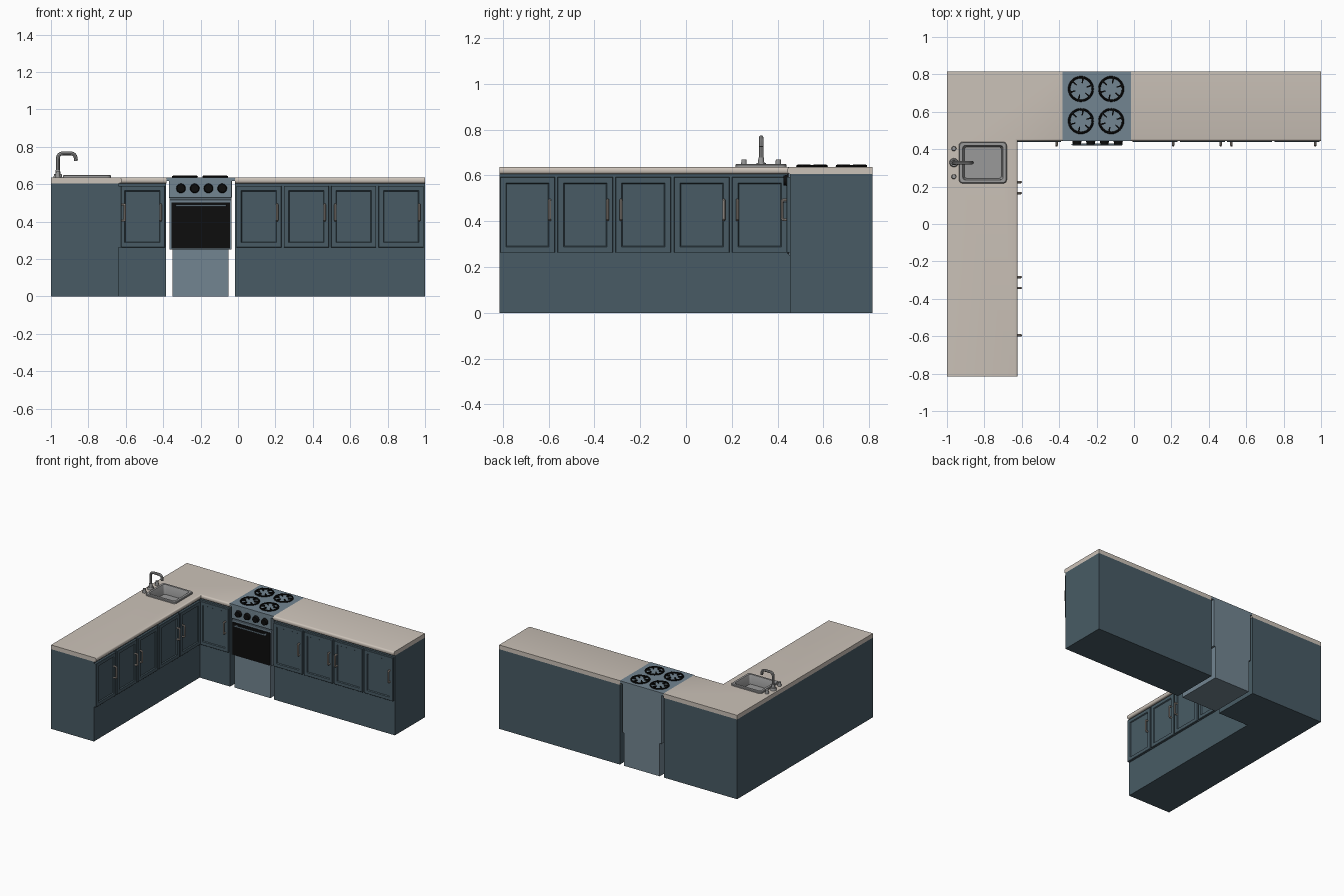
import bpy, bmesh
from math import pi, sin, cos, radians
from mathutils import Matrix, Vector

if "Cube" in bpy.data.objects:
    bpy.data.objects.remove(bpy.data.objects["Cube"])


def mat(name, r, g, b):
    m = bpy.data.materials.new(name)
    m.diffuse_color = (r, g, b, 1)
    m.use_nodes = True
    m.node_tree.nodes["Principled BSDF"].inputs["Base Color"].default_value = m.diffuse_color
    return m


NAVY = mat("cabinet_paint", .065, .105, .13)
STONE = mat("counter_stone", .60, .54, .48)
STEEL = mat("stove_enamel", .17, .235, .285)
BLACK = mat("black_iron", .004, .004, .004)
GREY = mat("sink_metal", .32, .32, .32)
PULL = mat("handle_metal", .42, .37, .33)


def finish(name, bm, m, smooth=False):
    bmesh.ops.recalc_face_normals(bm, faces=bm.faces)
    me = bpy.data.meshes.new(name)
    bm.to_mesh(me)
    bm.free()
    o = bpy.data.objects.new(name, me)
    bpy.context.collection.objects.link(o)
    me.materials.append(m)
    if smooth:
        smooth_obj(o)
    return o


def select(o):
    bpy.ops.object.select_all(action='DESELECT')
    o.select_set(True)
    bpy.context.view_layer.objects.active = o


def smooth_obj(o):
    select(o)
    bpy.ops.object.shade_smooth_by_angle(angle=radians(40))


def add_box(bm, x0, x1, y0, y1, z0, z1):
    mx = Matrix.Translation(((x0 + x1) / 2, (y0 + y1) / 2, (z0 + z1) / 2)) @ Matrix.Diagonal((x1 - x0, y1 - y0, z1 - z0, 1))
    return bmesh.ops.create_cube(bm, size=1, matrix=mx)['verts']


def box(name, dims, m, bevel=0):
    bm = bmesh.new()
    add_box(bm, *dims)
    if bevel:
        bmesh.ops.bevel(bm, geom=bm.edges[:], offset=bevel, segments=2, affect='EDGES', profile=.5)
    return finish(name, bm, m)


def prism(name, pts, z0, z1, m, round_test=None):
    """Extruded outline; horizontal edges passing round_test get a rounded nose."""
    bm = bmesh.new()
    f = bm.faces.new([bm.verts.new((x, y, z0)) for x, y in pts])
    ext = bmesh.ops.extrude_face_region(bm, geom=[f])
    bmesh.ops.translate(bm, vec=(0, 0, z1 - z0), verts=[v for v in ext['geom'] if isinstance(v, bmesh.types.BMVert)])
    if round_test:
        es = [e for e in bm.edges if abs(e.verts[0].co.z - e.verts[1].co.z) < 1e-5
              and all(round_test(v.co) for v in e.verts)]
        bmesh.ops.bevel(bm, geom=es, offset=.012, segments=3, affect='EDGES', profile=.5)
    return finish(name, bm, m, round_test is not None)


def cyl(name, loc, r1, r2, h, m, axis='Z', n=24):
    bm = bmesh.new()
    rot = Matrix.Rotation(pi / 2, 4, 'X') if axis == 'Y' else Matrix()
    bmesh.ops.create_cone(bm, cap_ends=True, segments=n, radius1=r1, radius2=r2, depth=h, matrix=Matrix.Translation(loc) @ rot)
    return finish(name, bm, m, True)


def tube(name, pts, r, m, matrix=Matrix()):
    cu = bpy.data.curves.new(name, 'CURVE')
    cu.dimensions = '3D'
    cu.bevel_depth, cu.bevel_resolution, cu.use_fill_caps = r, 2, True
    sp = cu.splines.new('POLY')
    sp.points.add(len(pts) - 1)
    for p, q in zip(sp.points, pts):
        p.co = (*(matrix @ Vector(q)), 1)
    o = bpy.data.objects.new(name, cu)
    bpy.context.collection.objects.link(o)
    cu.materials.append(m)
    select(o)
    bpy.ops.object.convert(target='MESH')
    smooth_obj(bpy.context.object)
    return bpy.context.object


# cabinet carcasses and worktops
L_body = [(-1, -.815), (-.64, -.815), (-.64, .455), (-.385, .455), (-.385, .815), (-1, .815)]
L_top = [(-1, -.815), (-.622, -.815), (-.622, .443), (-.381, .443), (-.381, .815), (-1, .815)]
corner_cabinet = prism("corner_cabinet", L_body, 0, .605, NAVY)
corner_worktop = prism("corner_worktop", L_top, .605, .637, STONE,
                       lambda c: (abs(c.x + .622) < .001) or (abs(c.y - .443) < .001))
box("right_cabinet", (-.015, 1, .455, .815, 0, .605), NAVY)
prism("right_worktop", [(-.015, .443), (1, .443), (1, .815), (-.015, .815)], .605, .637, STONE,
      lambda c: abs(c.y - .443) < .001)

# sink opening cut through the worktop and into the cabinet
SX, SY = -.808, .328
cutter = box("sink_cutter", (SX - .112, SX + .112, SY - .098, SY + .098, .57, .7), GREY)
cutter.hide_render = True
for o in (corner_cabinet, corner_worktop):
    md = o.modifiers.new("sink_hole", 'BOOLEAN')
    md.operation, md.object, md.solver = 'DIFFERENCE', cutter, 'EXACT'
    select(o)
    bpy.ops.object.modifier_apply(modifier=md.name)
bpy.data.objects.remove(cutter)


# sink bowl lofted from rounded rectangles
def round_rect(bm, hx, hy, r, z):
    out = []
    for k, (sx, sy) in enumerate([(1, 1), (-1, 1), (-1, -1), (1, -1)]):
        for i in range(5):
            a = k * pi / 2 + i * pi / 8
            out.append(bm.verts.new((SX + sx * (hx - r) + r * cos(a), SY + sy * (hy - r) + r * sin(a), z)))
    return out


bm = bmesh.new()
rings = [round_rect(bm, *s) for s in [(.128, .111, .02, .63), (.128, .111, .02, .646), (.124, .107, .018, .65),
                                      (.108, .092, .014, .65), (.105, .089, .014, .645), (.099, .084, .014, .58)]]
for a, b in zip(rings, rings[1:]):
    for i in range(len(a)):
        j = (i + 1) % len(a)
        bm.faces.new((a[i], a[j], b[j], b[i]))
bm.faces.new(rings[-1])
finish("sink_bowl", bm, GREY, True)
cyl("sink_drain", (SX, SY, .582), .014, .014, .004, GREY)

# tap: flange, swan neck and two knobs
cyl("tap_base", (-.963, SY, .645), .024, .020, .018, GREY)
cyl("tap_collar", (-.963, SY, .665), .014, .012, .025, GREY)
neck = [(-.963, SY, .64), (-.963, SY, .735)]
neck += [(-.938 - .025 * cos(a), SY, .74 + .025 * sin(a)) for a in [i * pi / 12 for i in range(1, 7)]]
neck += [(-.893 + .025 * sin(a), SY, .74 + .025 * cos(a)) for a in [i * pi / 12 for i in range(0, 7)]]
neck += [(-.866, SY, .725)]
tube("tap_neck", neck, .010, GREY)
for s in (-1, 1):
    cyl("tap_knob", (-.963, SY + s * .075, .652), .013, .011, .032, GREY)


# panelled doors with bar handles; local front is -y
def door(name, along, face, left_run, handle_side):
    w, z0, z1, t = .242, .262, .592, .015
    if left_run:
        M = Matrix.Translation((face, along, 0)) @ Matrix.Rotation(pi / 2, 4, 'Z')
    else:
        M = Matrix.Translation((along, face, 0))
    bm = bmesh.new()
    add_box(bm, -w / 2, w / 2, -t, 0, z0, z1)
    bm.normal_update()
    front = min(bm.faces, key=lambda f: f.calc_center_median().y)
    bmesh.ops.inset_region(bm, faces=[front], thickness=.003, depth=.002)
    bmesh.ops.inset_region(bm, faces=[front], thickness=.034, depth=0)
    bmesh.ops.inset_region(bm, faces=[front], thickness=.006, depth=-.007)
    bm.transform(M)
    finish(name, bm, NAVY)
    x = handle_side * .097
    pts = [(x, -.012, .406), (x, -.030, .406), (x, -.035, .411),
           (x, -.035, .487), (x, -.030, .492), (x, -.012, .492)]
    tube(name + "_handle", pts, .0065, PULL, M)


for i, (y, s) in enumerate([(-.692, 1), (-.439, 1), (-.187, -1), (.068, 1), (.321, -1)]):
    door(f"left_door_{i + 1}", y, -.64, True, s)
for i, (x, s) in enumerate([(-.511, 1), (.112, 1), (.366, 1), (.618, -1), (.872, 1)]):
    door(f"back_door_{i + 1}", x, .455, False, s)

# cooker
box("stove_base", (-.35, -.05, .46, .815, 0, .25), STEEL)
box("stove_body", (-.365, -.035, .46, .815, .25, .622), STEEL)
box("stove_hob", (-.381, -.015, .445, .815, .618, .637), STEEL)
box("control_panel", (-.37, -.033, .446, .462, .527, .62), STEEL, .003)
box("oven_door", (-.367, -.034, .448, .462, .25, .518), STEEL, .003)
box("oven_window", (-.355, -.042, .443, .455, .257, .502), BLACK)
box("oven_handle", (-.333, -.062, .421, .431, .480, .491), STEEL, .003)
for x in (-.32, -.075):
    box("oven_handle_post", (x - .006, x + .006, .429, .445, .481, .490), STEEL)
for i in range(4):
    cyl("stove_knob", (-.305 + i * .0735, .437, .578), .026, .021, .024, BLACK, 'Y')

# burner grates: ring with six inward fingers
for bx in (-.284, -.122):
    for by in (.55, .722):
        bpy.ops.mesh.primitive_torus_add(major_segments=32, minor_segments=8, major_radius=.063,
                                         minor_radius=.006, location=(bx, by, .640))
        ring = bpy.context.object
        ring.name = "burner_ring"
        ring.data.materials.append(BLACK)
        smooth_obj(ring)
        bm = bmesh.new()
        for k in range(6):
            vs = add_box(bm, .031, .064, -.005, .005, .637, .648)
            for v in vs:
                if v.co.x < .04:
                    v.co.y *= .6
            bmesh.ops.rotate(bm, verts=vs, cent=(0, 0, 0), matrix=Matrix.Rotation(k * pi / 3 + pi / 10, 3, 'Z'))
        bmesh.ops.translate(bm, verts=bm.verts, vec=(bx, by, 0))
        finish("burner_fingers", bm, BLACK)
